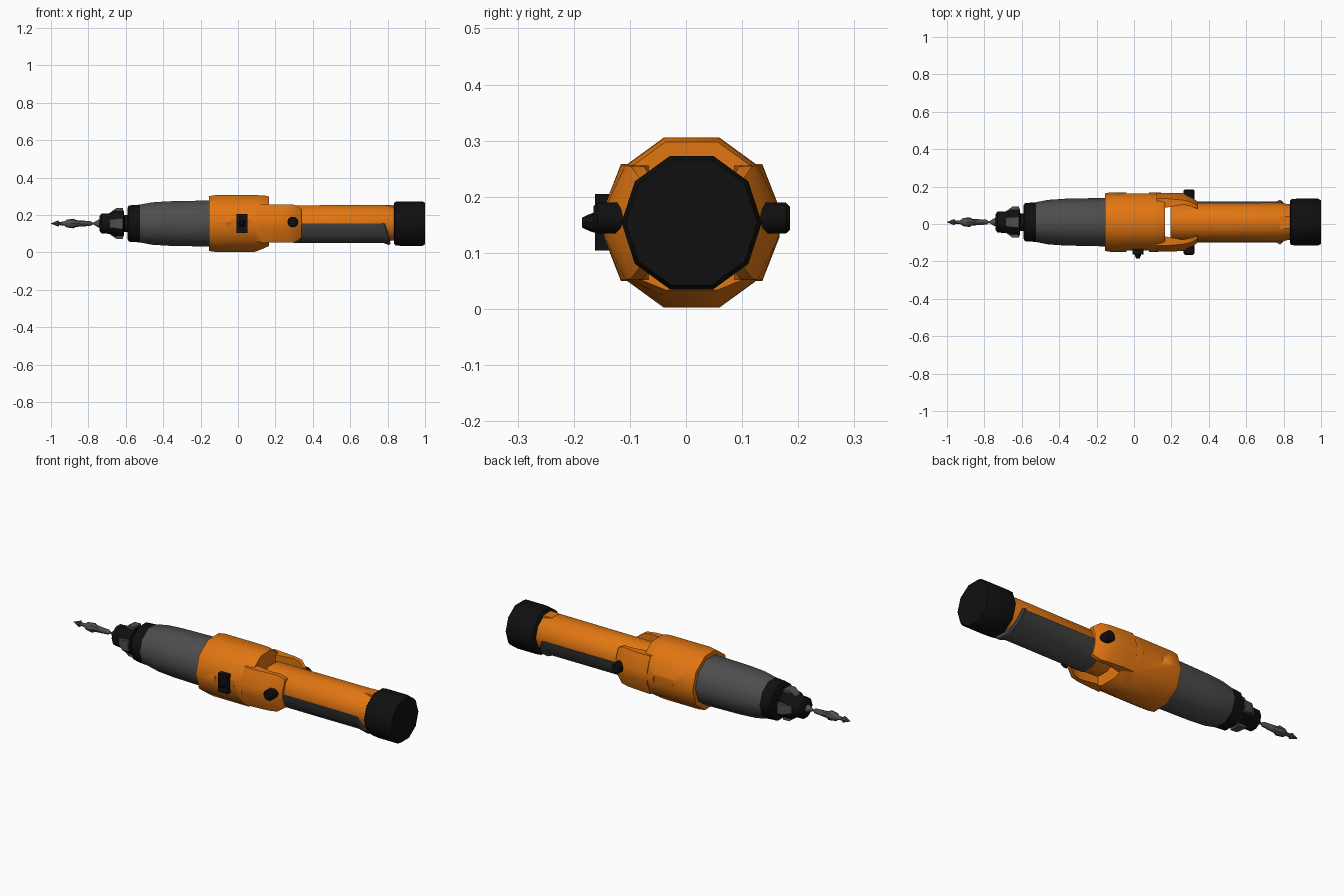
import bpy, bmesh
from math import sin, cos, radians
from mathutils import Vector

if "Cube" in bpy.data.objects:
    bpy.data.objects.remove(bpy.data.objects["Cube"])

CY, CZ = 0.01, 0.154          # tool axis runs along x through here


def material(name, rgb):
    m = bpy.data.materials.new(name)
    m.diffuse_color = (*rgb, 1)
    m.use_nodes = True
    m.node_tree.nodes["Principled BSDF"].inputs["Base Color"].default_value = m.diffuse_color
    return m


ORANGE = material("orange", (0.75, 0.18, 0.006))
BLACK = material("black", (0.005, 0.005, 0.005))
GREY = material("dark_grey", (0.075, 0.075, 0.075))


def loft(name, sections, mat, smooth=40):
    """Skin a list of equal-length point loops and cap both ends."""
    bm = bmesh.new()
    loops = [[bm.verts.new(p) for p in s] for s in sections]
    n = len(loops[0])
    for a, b in zip(loops, loops[1:]):
        for i in range(n):
            j = (i + 1) % n
            bm.faces.new((a[i], a[j], b[j], b[i]))
    bm.faces.new(loops[0])
    bm.faces.new(loops[-1])
    bmesh.ops.recalc_face_normals(bm, faces=bm.faces[:])
    me = bpy.data.meshes.new(name)
    bm.to_mesh(me)
    bm.free()
    me.materials.append(mat)
    me.shade_smooth()
    me.set_sharp_from_angle(angle=radians(smooth))
    ob = bpy.data.objects.new(name, me)
    bpy.context.collection.objects.link(ob)
    return ob


def ring(x, r, n=10):
    return [Vector((x, CY + r * cos(radians(360 * i / n)), CZ + r * sin(radians(360 * i / n))))
            for i in range(n)]


def lathe(name, profile, mat, n=10):
    return loft(name, [ring(x, r, n) for x, r in profile], mat)


def box(name, x, y, z, mat):
    loops = [[(a, y[0], z[0]), (a, y[1], z[0]), (a, y[1], z[1]), (a, y[0], z[1])] for a in x]
    return loft(name, loops, mat, 20)


# Drill bit
lathe("drill_bit", [(-1, 0.001), (-0.96, 0.017), (-0.957, 0.009), (-0.93, 0.010), (-0.915, 0.021),
                    (-0.88, 0.026), (-0.865, 0.018), (-0.79, 0.013), (-0.775, 0.004),
                    (-0.745, 0.022), (-0.73, 0.022)], GREY, 8)

# Chuck with four grey grip panels
lathe("chuck", [(-0.74, 0.042), (-0.73, 0.056), (-0.685, 0.058), (-0.66, 0.074), (-0.612, 0.076),
                (-0.608, 0.047), (-0.58, 0.047)], BLACK)
for k in range(4):
    t = radians(90 * k)
    out, side = Vector((0, cos(t), sin(t))), Vector((0, -sin(t), cos(t)))
    c = Vector((0, CY, CZ))
    secs = []
    for x, h, w in ((-0.684, 0.058, 0.02), (-0.65, 0.083, 0.027), (-0.614, 0.083, 0.030)):
        o = c + Vector((x, 0, 0))
        secs.append([o + out * 0.045 - side * w, o + out * h - side * w,
                     o + out * h + side * w, o + out * 0.045 + side * w])
    loft(f"chuck_panel_{k + 1}", secs, GREY)

# Collar and nose housing
lathe("collar", [(-0.59, 0.09), (-0.583, 0.102), (-0.525, 0.106), (-0.51, 0.106)], BLACK)
lathe("nose_housing", [(-0.525, 0.106), (-0.46, 0.119), (-0.37, 0.125), (-0.14, 0.13)], GREY)

# Main body, with the underside sloping up at the rear
secs = [ring(-0.155, 0.154), ring(-0.12, 0.1595), ring(0.09, 0.1595), ring(0.14, 0.158), ring(0.165, 0.151)]
for s, low in ((secs[3], -0.132), (secs[4], -0.12)):
    for p in s:
        p.z = max(p.z, CZ + low)
body = loft("body", secs, ORANGE)

# Flat pads cut into both flanks of the body
for sgn in (-1, 1):
    ys = sorted((CY + sgn * 0.152, CY + sgn * 0.3))
    cutter = box("pad_cutter", (-0.04, 0.08), ys, (-0.1, 0.4), ORANGE)
    cutter.hide_render = True
    cutter.hide_viewport = True
    mod = body.modifiers.new("pad", "BOOLEAN")
    mod.operation = "DIFFERENCE"
    mod.object = cutter

# Fork ears, each with a pivot knob
for sgn, side in ((-1, "front"), (1, "back")):
    def pt(x, y, z):
        return (x, CY + sgn * y, CZ + z)
    secs = []
    for x, inner, edge, mid, h in ((0.12, 0.075, 0.126, 0.157, 0.104), (0.17, 0.077, 0.126, 0.157, 0.102),
                                   (0.26, 0.094, 0.118, 0.155, 0.102), (0.305, 0.085, 0.108, 0.135, 0.100),
                                   (0.34, 0.070, 0.090, 0.110, 0.076)):
        secs.append([pt(x, inner, -h), pt(x, edge, -h), pt(x, mid, -0.025), pt(x, mid, 0.025),
                     pt(x, edge, h), pt(x, inner, h)])
    loft(f"fork_ear_{side}", secs, ORANGE)
    knob = []
    for y, r in ((0.07, 0.029), (0.168, 0.029), (0.175, 0.022)):
        knob.append([pt(0.294 + r * cos(radians(36 * i)), y, 0.008 + r * sin(radians(36 * i)))
                     for i in range(10)])
    loft(f"pivot_knob_{side}", knob, BLACK)

# Slide switch on the front flank
box("switch_plate", (-0.008, 0.05), (-0.162, -0.12), (0.104, 0.205), BLACK)
secs = []
for y, r in ((-0.155, 0.02), (-0.17, 0.016), (-0.185, 0.009)):
    secs.append([(0.021 + r * cos(radians(45 * i)), y, CZ + r * sin(radians(45 * i))) for i in range(8)])
loft("switch_button", secs, BLACK)

# Handle and end cap
lathe("handle", [(0.195, 0.092), (0.21, 0.102), (0.79, 0.104), (0.82, 0.096), (0.85, 0.096)], ORANGE)
box("handle_top_rib", (0.78, 0.845), (CY - 0.033, CY + 0.033), (CZ + 0.06, CZ + 0.1), ORANGE)
lathe("end_cap", [(0.833, 0.112), (0.84, 0.122), (0.865, 0.125), (0.985, 0.125), (1.0, 0.117)], BLACK)


# Grey grip shell under the handle, with a slanted flange at its rear
def grip_ring(x_low, x_top, r):
    pts = []
    for i in range(6):
        a = radians(180 + 36 * i)
        x = x_low + (x_top - x_low) * (1 + sin(a)) ** 2
        pts.append((x, CY + r * cos(a), CZ + r * sin(a)))
    return pts


loft("grip", [grip_ring(0.29, 0.29, 0.106), grip_ring(0.30, 0.30, 0.109), grip_ring(0.775, 0.76, 0.109),
              grip_ring(0.805, 0.78, 0.120), grip_ring(0.815, 0.787, 0.115)], GREY)
